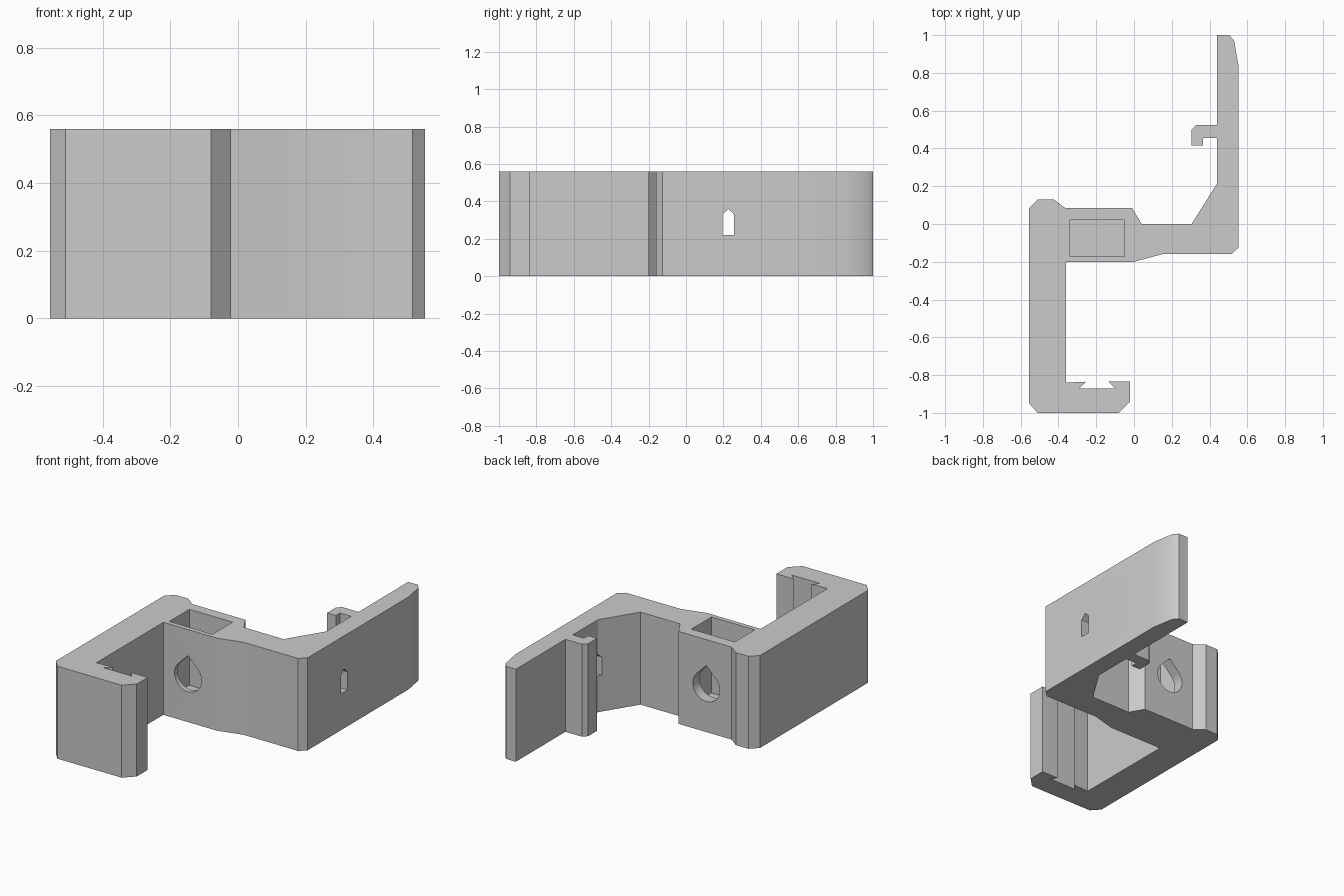
import bpy, bmesh, math

HEIGHT = 0.56

if "Cube" in bpy.data.objects:
    bpy.data.objects.remove(bpy.data.objects["Cube"])

grey = bpy.data.materials.new("plain grey")
grey.use_nodes = True
colour = (0.6, 0.6, 0.6, 1)
grey.diffuse_color = colour
grey.node_tree.nodes["Principled BSDF"].inputs["Base Color"].default_value = colour


def prism(name, points, offset):
    """Extrude a closed outline of 3D points along an offset."""
    bm = bmesh.new()
    face = bm.faces.new([bm.verts.new(p) for p in points])
    ext = bmesh.ops.extrude_face_region(bm, geom=[face])
    moved = [v for v in ext["geom"] if isinstance(v, bmesh.types.BMVert)]
    bmesh.ops.translate(bm, verts=moved, vec=offset)
    bmesh.ops.recalc_face_normals(bm, faces=bm.faces)
    mesh = bpy.data.meshes.new(name)
    bm.to_mesh(mesh)
    bm.free()
    mesh.materials.append(grey)
    obj = bpy.data.objects.new(name, mesh)
    bpy.context.collection.objects.link(obj)
    return obj


# Bracket outline, counter-clockwise from the front left corner
outline = [
    # front lip with dovetail groove
    (-.555, -.95), (-.51, -1), (-.08, -1), (-.02, -.94), (-.02, -.835),
    (-.135, -.835), (-.1, -.87), (-.29, -.87), (-.255, -.835), (-.36, -.84),
    # crossbar front and outer corner
    (-.36, -.2), (0, -.2), (.15, -.16), (.515, -.16), (.553, -.125),
    # long arm and its tapered tip
    (.553, .84), (.53, .97), (.505, 1), (.44, 1),
    # small hook
    (.44, .525), (.33, .525), (.305, .5), (.305, .415), (.365, .415),
    (.365, .455), (.44, .455),
    # gusset and crossbar back
    (.44, .215), (.305, 0), (.04, 0), (-.01, .085), (-.365, .085),
    (-.425, .13), (-.51, .13), (-.555, .085),
]
bracket = prism("bracket", [(x, y, 0) for x, y in outline], (0, 0, HEIGHT))

# Nut pocket, open at the top
pocket = prism("pocket_cutter",
               [(-.34, -.172, .1), (-.05, -.172, .1), (-.05, .02, .1), (-.34, .02, .1)],
               (0, 0, HEIGHT))

# Teardrop bolt hole through the crossbar
cx, cz, r = -.195, .275, .09
arc = [math.radians(135 + 270 * i / 30) for i in range(31)]
drop = [(cx + r * math.cos(a), -.4, cz + r * math.sin(a)) for a in arc]
drop.append((cx, -.4, cz + r * math.sqrt(2)))
bolt_hole = prism("bolt_hole_cutter", drop, (0, .8, 0))

# Pointed slot through the long arm
slot_shape = [(.195, .22), (.257, .22), (.257, .33), (.226, .36), (.195, .33)]
slot = prism("slot_cutter", [(.35, y, z) for y, z in slot_shape], (.4, 0, 0))

# Cut the openings, then drop the cutters
bpy.context.view_layer.objects.active = bracket
for cutter in (pocket, bolt_hole, slot):
    mod = bracket.modifiers.new(cutter.name, 'BOOLEAN')
    mod.operation = 'DIFFERENCE'
    mod.solver = 'EXACT'
    mod.object = cutter
    bpy.ops.object.modifier_apply(modifier=mod.name)
    bpy.data.objects.remove(cutter)

# Smooth the shallow bends, keep the corners sharp
bpy.ops.object.select_all(action='DESELECT')
bracket.select_set(True)
bpy.ops.object.shade_smooth_by_angle(angle=math.radians(30))
